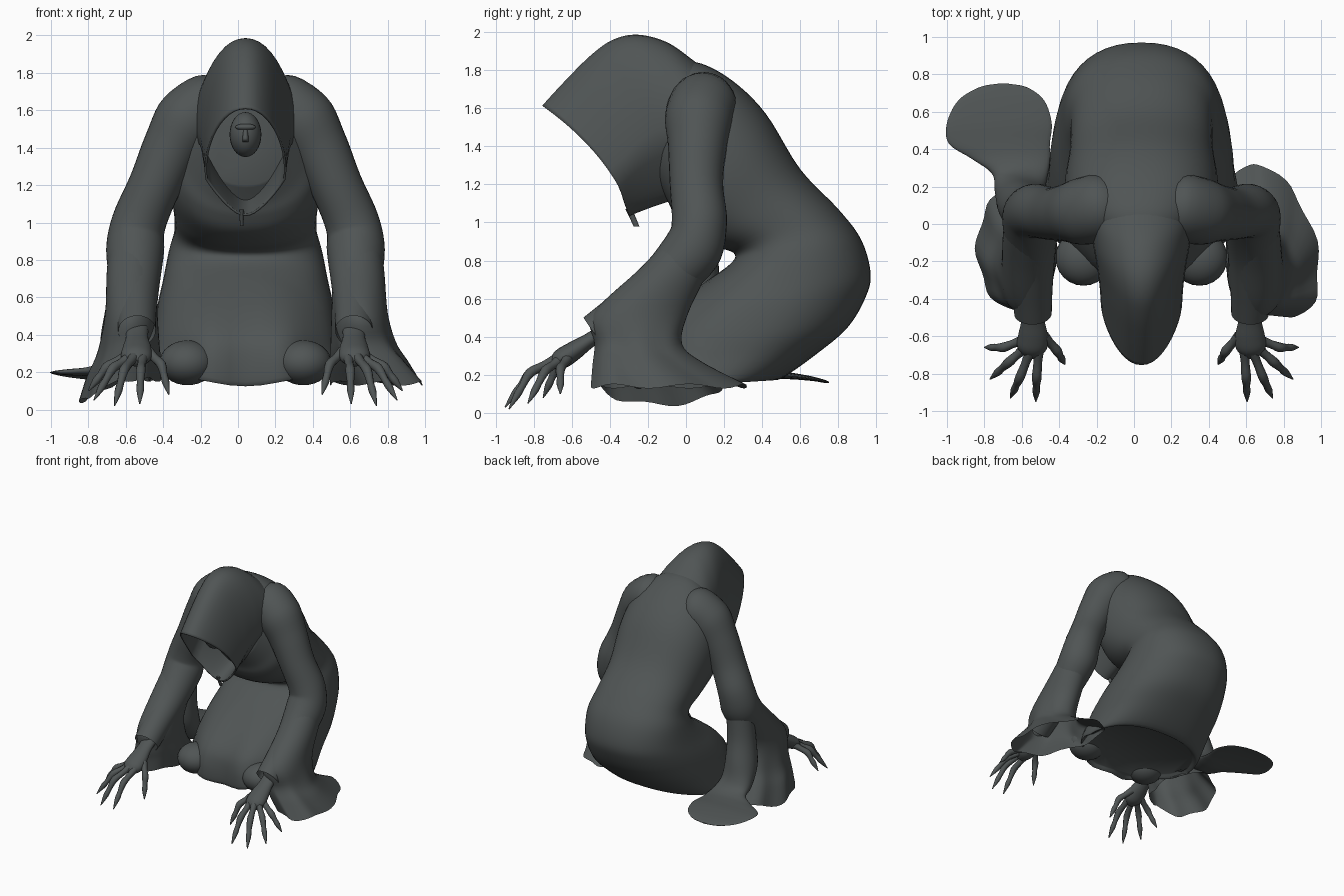
import bpy, bmesh, math
from mathutils import Vector

if bpy.data.objects.get("Cube"):
    bpy.data.objects.remove(bpy.data.objects["Cube"])

MID = 0.04  # body centre line

cloth = bpy.data.materials.new("dark_slate")
cloth.use_nodes = True
cloth.diffuse_color = (0.08, 0.09, 0.09, 1)
cloth.node_tree.nodes["Principled BSDF"].inputs["Base Color"].default_value = (0.08, 0.09, 0.09, 1)


def clamp(t):
    return max(0, min(1, t))


def finish(name, bm, angle=60):
    bmesh.ops.recalc_face_normals(bm, faces=bm.faces)
    mesh = bpy.data.meshes.new(name)
    bm.to_mesh(mesh)
    bm.free()
    mesh.materials.append(cloth)
    obj = bpy.data.objects.new(name, mesh)
    bpy.context.collection.objects.link(obj)
    bpy.ops.object.select_all(action='DESELECT')
    obj.select_set(True)
    bpy.context.view_layer.objects.active = obj
    bpy.ops.object.shade_smooth_by_angle(angle=math.radians(angle))
    return obj


def smooth_stations(stations, steps):
    """Catmull-Rom through tuples of numbers."""
    out = []
    last = len(stations) - 1
    for i in range(last):
        a, b = stations[max(i - 1, 0)], stations[i]
        c, d = stations[i + 1], stations[min(i + 2, last)]
        for s in range(steps):
            t = s / steps
            out.append([0.5 * (2 * q + (r - p) * t + (2 * p - 5 * q + 4 * r - w) * t * t
                               + (3 * q - p - 3 * r + w) * t ** 3)
                        for p, q, r, w in zip(a, b, c, d)])
    out.append(list(stations[-1]))
    return out


def loft(name, stations, sides=32, steps=5, caps=(True, True), egg=0, power=1, shape=None):
    """Skin rings, each given as centre, first axis and second axis (nine numbers)."""
    bm = bmesh.new()
    rings = []
    for st in smooth_stations(stations, steps):
        centre, u, v = Vector(st[:3]), Vector(st[3:6]), Vector(st[6:9])
        ring = []
        for k in range(sides):
            a = 2 * math.pi * k / sides
            c, s = math.cos(a), math.sin(a)
            c = math.copysign(abs(c) ** power, c)
            s = math.copysign(abs(s) ** power, s)
            p = centre + u * c * (1 - egg * s) + v * s
            ring.append(bm.verts.new(shape(p, a) if shape else p))
        rings.append(ring)
    for r1, r2 in zip(rings, rings[1:]):
        for k in range(sides):
            j = (k + 1) % sides
            bm.faces.new((r1[k], r1[j], r2[j], r2[k]))
    for ring, cap in zip((rings[0], rings[-1]), caps):
        if cap:
            bm.faces.new(ring)
    return finish(name, bm)


def spine(rows):
    """Rows of back y, z, front y, z and half width."""
    return [(MID, (by + fy) / 2, (bz + fz) / 2, w, 0, 0, 0, (by - fy) / 2, (bz - fz) / 2)
            for by, bz, fy, fz, w in rows]


def tube(rows, side, flat=1.0):
    """Rows of x, y, z and radius along a limb; side mirrors it."""
    pts = [Vector((MID + side * x, y, z)) for x, y, z, r in rows]
    out = []
    for i, p in enumerate(pts):
        d = (pts[min(i + 1, len(pts) - 1)] - pts[max(i - 1, 0)]).normalized()
        across = Vector((1, 0, 0)) - d * d.x
        across.normalize()
        r = rows[i][3]
        out.append((*p, *(across * r), *(d.cross(across) * r * flat)))
    return out


def ball(name, loc, radii):
    bm = bmesh.new()
    bmesh.ops.create_uvsphere(bm, u_segments=24, v_segments=16, radius=1)
    for v in bm.verts:
        v.co = Vector(loc) + Vector(a * b for a, b in zip(v.co, radii))
    return finish(name, bm)


# Robe: back, hips and lap in one skin, folded toward the hem and closed underneath
def robe_folds(p, a):
    low = clamp((0.75 - p.z) / 0.5)
    if p.y < 0.1:
        p.y += 0.03 * low * math.cos((p.x - MID) * 16)
        p.z += 0.04 * low * low * (1 - math.cos((p.x - MID) * 9)) / 2
    return p


loft("robe", spine([
    (-0.05, 1.84, -0.15, 1.20, 0.24),
    (0.08, 1.835, -0.09, 1.10, 0.33),
    (0.25, 1.74, -0.06, 1.03, 0.40),
    (0.42, 1.57, 0.00, 0.95, 0.41),
    (0.60, 1.28, 0.13, 0.88, 0.385),
    (0.80, 1.07, 0.25, 0.84, 0.38),
    (0.92, 0.91, 0.23, 0.78, 0.41),
    (0.97, 0.73, 0.06, 0.66, 0.44),
    (0.94, 0.60, -0.12, 0.52, 0.47),
    (0.85, 0.45, -0.24, 0.39, 0.49),
    (0.70, 0.32, -0.28, 0.27, 0.50),
    (0.50, 0.18, -0.28, 0.13, 0.52),
    (0.44, 0.19, -0.24, 0.15, 0.48)]),
    sides=48, power=0.88, shape=robe_folds)


# Hood: open shell, rim swept back at the sides and pinched to a point below
def hood_rim(p, a):
    front = clamp((-0.15 - p.y) / 0.25)
    pinch = clamp((-math.sin(a) - 0.3) / 0.7)
    p.y += 0.08 * front * math.cos(a) ** 2
    p.x = MID + (p.x - MID) * (1 - 0.45 * pinch)
    return p


hood = loft("hood", spine([
    (-0.75, 1.61, -0.30, 1.04, 0.21),
    (-0.64, 1.73, -0.25, 1.06, 0.215),
    (-0.50, 1.87, -0.17, 1.09, 0.225),
    (-0.38, 1.955, -0.08, 1.12, 0.235),
    (-0.25, 1.98, 0.00, 1.15, 0.25),
    (-0.10, 1.94, 0.08, 1.17, 0.27),
    (0.03, 1.85, 0.12, 1.2, 0.29),
    (0.12, 1.78, 0.16, 1.22, 0.29)]),
    sides=40, caps=(False, False), egg=0.14, power=0.95, shape=hood_rim)
shell = hood.modifiers.new("thickness", 'SOLIDIFY')
shell.thickness = 0.012
shell.offset = 0

# Face in the shade of the hood, and the collar tie
ball("face", (MID, -0.36, 1.47), (0.085, 0.11, 0.12))
ball("brow", (MID, -0.45, 1.51), (0.055, 0.025, 0.018))
loft("nose", [(MID, -0.45, 1.51, 0.010, 0, 0, 0, 0.012, 0),
              (MID, -0.475, 1.45, 0.016, 0, 0, 0, 0.022, 0),
              (MID, -0.46, 1.43, 0.015, 0, 0, 0, 0.015, 0)], sides=12)
loft("collar_tie", [(0.02, -0.30, 1.07, 0.012, 0, 0, 0, 0.018, 0),
                    (0.02, -0.26, 0.98, 0.01, 0, 0, 0, 0.015, 0)], sides=8, steps=1)

# Fingers as x, y, z of root, knuckle and tip
FINGERS = {
    "thumb": ((0.52, -0.60, 0.31), (0.45, -0.68, 0.24), (0.41, -0.75, 0.08)),
    "index_finger": ((0.55, -0.67, 0.28), (0.56, -0.82, 0.21), (0.565, -0.95, 0.03)),
    "middle_finger": ((0.59, -0.67, 0.29), (0.65, -0.82, 0.21), (0.70, -0.93, 0.02)),
    "ring_finger": ((0.62, -0.66, 0.28), (0.71, -0.74, 0.22), (0.81, -0.83, 0.05)),
    "little_finger": ((0.63, -0.62, 0.29), (0.74, -0.66, 0.23), (0.84, -0.66, 0.10)),
}

for side, tag in ((1, "left"), (-1, "right")):
    # Arm from inside the collar over shoulder and elbow to the cuff
    loft(tag + "_arm", tube([
        (0.04, 0.12, 1.62, 0.14), (0.18, 0.10, 1.63, 0.165), (0.30, 0.07, 1.55, 0.18),
        (0.395, 0.06, 1.40, 0.155), (0.485, 0.055, 1.20, 0.14), (0.57, 0.07, 1.00, 0.145),
        (0.59, 0.03, 0.85, 0.155), (0.59, -0.15, 0.66, 0.13), (0.585, -0.34, 0.52, 0.11),
        (0.58, -0.48, 0.42, 0.10)], side), caps=(True, False))
    # Hand: wrist and palm, then clawed fingers
    loft(tag + "_hand", tube([
        (0.58, -0.38, 0.46, 0.065), (0.58, -0.50, 0.385, 0.06), (0.58, -0.59, 0.325, 0.078),
        (0.585, -0.66, 0.28, 0.08), (0.59, -0.71, 0.25, 0.035)], side, flat=0.65), sides=20)
    for label, (root, bend, tip) in FINGERS.items():
        root, bend, tip = Vector(root), Vector(bend), Vector(tip)
        nail = bend.lerp(tip, 0.6)
        loft(tag + "_" + label, tube([
            (*root, 0.03), (*root.lerp(bend, 0.5), 0.023), (*bend, 0.026),
            (*bend.lerp(tip, 0.35), 0.019), (*nail, 0.02), (*tip, 0.003)], side), sides=10, steps=3)
    # Knee pressing out under the hem
    ball(tag + "_knee", (MID + side * 0.31, -0.18, 0.25), (0.15, 0.15, 0.12))


# Hanging sleeves: stacked ovals as x, y, z, radius x, radius y, lean; sag lowers the outer hem
def drape(name, rows, sag):
    def folds(p, a):
        low = clamp((0.5 - p.z) / 0.35)
        p.z += 0.012 * low * math.sin(6 * a) - sag * low * clamp(-math.cos(a))
        p.x += 0.012 * low * math.cos(7 * a)
        return p
    loft(name, [(x, y, z, rx, 0, 0, lean, ry, 0) for x, y, z, rx, ry, lean in rows],
         sides=48, caps=(True, False), shape=folds)


drape("left_sleeve", [
    (0.64, 0.06, 0.96, 0.11, 0.11, 0), (0.645, -0.06, 0.76, 0.135, 0.18, 0),
    (0.65, -0.24, 0.52, 0.15, 0.25, 0), (0.67, -0.25, 0.36, 0.17, 0.23, 0),
    (0.70, -0.20, 0.26, 0.20, 0.29, -0.04), (0.74, -0.09, 0.14, 0.23, 0.41, -0.10)], 0)
drape("right_sleeve", [
    (-0.56, 0.06, 0.96, 0.11, 0.11, 0), (-0.565, -0.06, 0.76, 0.135, 0.18, 0),
    (-0.57, -0.23, 0.52, 0.14, 0.24, 0), (-0.585, -0.22, 0.36, 0.16, 0.25, 0),
    (-0.61, -0.18, 0.26, 0.19, 0.28, 0), (-0.63, -0.13, 0.16, 0.21, 0.33, 0)], 0.12)

# Back of the right sleeve: falls from the elbow and spreads on the ground
loft("sleeve_train", [(x, y, z, rx, 0, 0, 0, vy, vz) for x, y, z, rx, vy, vz in (
    (-0.56, 0.07, 0.85, 0.11, 0.10, 0), (-0.58, 0.07, 0.62, 0.115, 0.11, 0.01),
    (-0.60, 0.10, 0.42, 0.13, 0.12, 0.04), (-0.61, 0.18, 0.28, 0.135, 0.07, 0.06),
    (-0.61, 0.27, 0.225, 0.15, 0.02, 0.045), (-0.66, 0.35, 0.205, 0.21, 0, 0.03),
    (-0.72, 0.43, 0.20, 0.27, 0, 0.022), (-0.72, 0.54, 0.195, 0.28, 0, 0.018),
    (-0.71, 0.66, 0.18, 0.23, 0, 0.012), (-0.70, 0.73, 0.165, 0.13, 0, 0.008),
    (-0.70, 0.75, 0.16, 0.03, 0, 0.004))])
